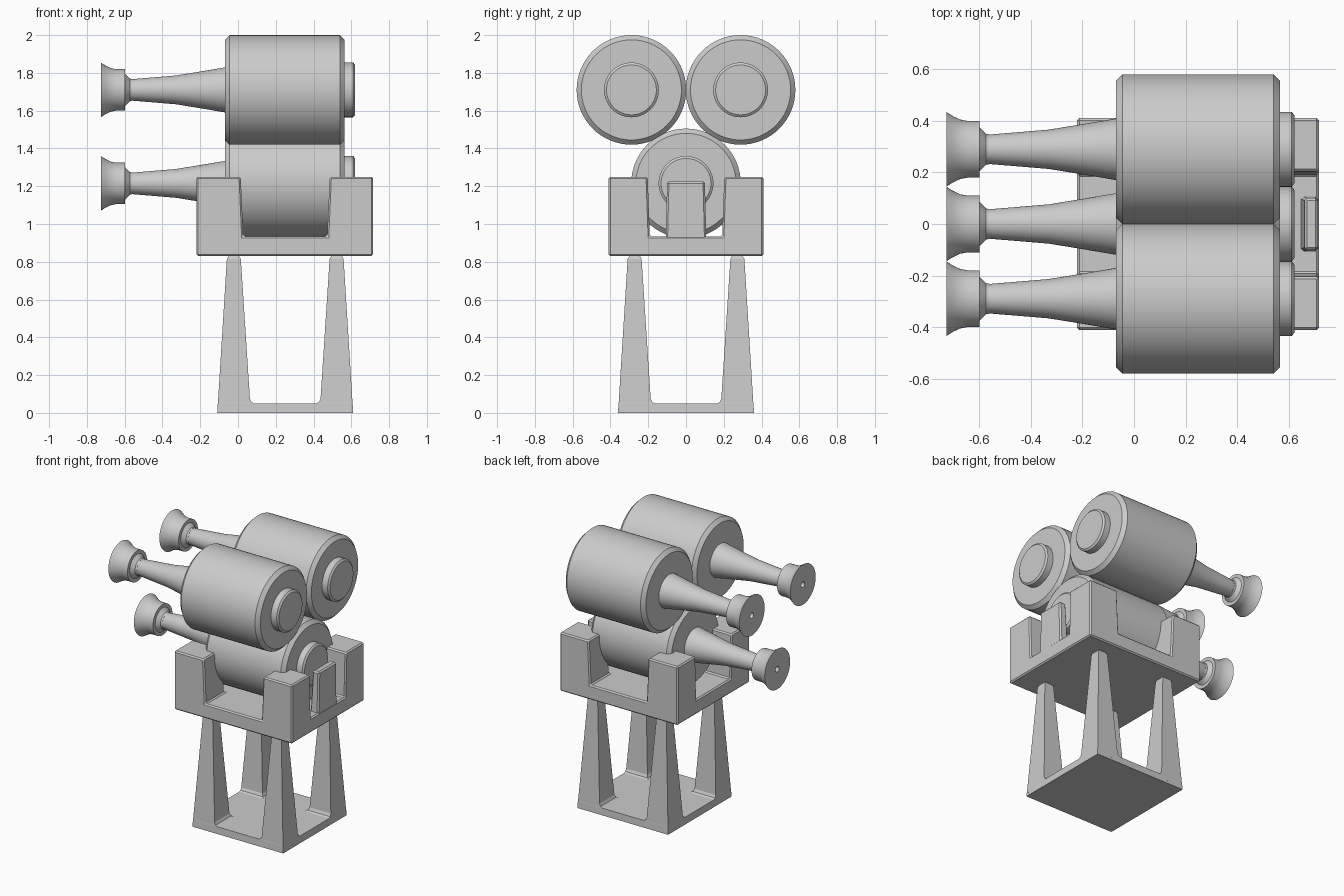
import bpy, bmesh
from math import cos, sin, pi

if "Cube" in bpy.data.objects:
    bpy.data.objects.remove(bpy.data.objects["Cube"])


def make_object(name, bm):
    bmesh.ops.recalc_face_normals(bm, faces=bm.faces)
    mesh = bpy.data.meshes.new(name)
    bm.to_mesh(mesh)
    bm.free()
    ob = bpy.data.objects.new(name, mesh)
    bpy.context.collection.objects.link(ob)
    return ob


def lathe(name, profile, y, z, sides=64):
    """Closed (x, radius) profile spun around the x direction."""
    bm = bmesh.new()
    rings = []
    for x, r in profile:
        if r == 0:
            rings.append([bm.verts.new((x, y, z))] * sides)
        else:
            rings.append([bm.verts.new((x, y + r * cos(2 * pi * i / sides), z + r * sin(2 * pi * i / sides)))
                          for i in range(sides)])
    for a, b in zip(rings, rings[1:]):
        for i in range(sides):
            j = (i + 1) % sides
            bm.faces.new(list(dict.fromkeys((a[i], a[j], b[j], b[i]))))
    ob = make_object(name, bm)
    bpy.ops.object.select_all(action='DESELECT')
    ob.select_set(True)
    bpy.context.view_layer.objects.active = ob
    bpy.ops.object.shade_smooth_by_angle(angle=0.5)
    return ob


def frustum(name, low, high):
    """Block between two rectangles, each (x0, x1, y0, y1, z)."""
    bm = bmesh.new()
    lo, hi = [[bm.verts.new(p) for p in ((x0, y0, z), (x1, y0, z), (x1, y1, z), (x0, y1, z))]
              for x0, x1, y0, y1, z in (low, high)]
    bm.faces.new(lo)
    bm.faces.new(hi)
    for i in range(4):
        j = (i + 1) % 4
        bm.faces.new((lo[i], lo[j], hi[j], hi[i]))
    return make_object(name, bm)


def bevel(ob, width, segments=1):
    m = ob.modifiers.new("bevel", 'BEVEL')
    m.width, m.segments, m.limit_method = width, segments, 'ANGLE'


# three drums, each with a rear hub and a flared nozzle
drum = [(-.07, 0), (-.07, .265), (-.045, .29), (.54, .29), (.565, .265), (.565, 0)]
hub = [(.55, 0), (.55, .145), (.61, .145), (.62, .132), (.62, 0)]
nozzle = [(-.05, 0), (-.05, .124), (-.07, .119), (-.2, .097), (-.33, .076), (-.45, .066), (-.572, .056)]
bell = [(-.56, 0), (-.56, .058), (-.572, .06), (-.597, .085), (-.597, .11), (-.645, .11), (-.672, .115),
        (-.7, .128), (-.725, .144), (-.725, .02), (-.66, .02), (-.66, 0)]
for side, y, z in (("left", -.289, 1.71), ("right", .289, 1.71), ("lower", 0, 1.215)):
    lathe(side + "_drum", drum, y, z)
    lathe(side + "_hub", hub, y, z)
    lathe(side + "_nozzle", nozzle + [(-.572, 0)], y, z)
    lathe(side + "_bell", bell, y, z)

# cradle with corner posts, notched through both directions
cradle = frustum("cradle", (-.22, .715, -.41, .41, .83), (-.22, .715, -.41, .41, 1.25))
notches = [
    frustum("side_notch_cutter", (.028, .472, -.6, .6, .935), (.008, .492, -.6, .6, 1.4)),
    frustum("end_notch_cutter", (-.5, 1, -.192, .192, .935), (-.5, 1, -.208, .208, 1.4)),
]
for cutter in notches:
    cutter.hide_render = True
    cutter.hide_viewport = True
    m = cradle.modifiers.new("notch", 'BOOLEAN')
    m.operation, m.solver, m.object = 'DIFFERENCE', 'EXACT', cutter
bevel(cradle, .009)

# upright tab at the rear end of the cradle
tab = frustum("rear_tab", (.645, .712, -.108, .108, .9), (.66, .712, -.1, .1, 1.225))
bevel(tab, .01)

# base plate and four tapered legs with flared feet
CX = .25
frustum("base_plate", (-.11, .61, -.36, .36, 0), (-.107, .607, -.357, .357, .05))
for sx, xn in ((-1, "front"), (1, "rear")):
    for sy, yn in ((-1, "left"), (1, "right")):
        bm = bmesh.new()
        rings = []
        for z, outer, inner in ((.02, .359, .16), (.05, .357, .165), (.057, .356, .178), (.075, .355, .187),
                                (.815, .309, .235), (.83, .3, .244), (.84, .3, .244)):
            rings.append([bm.verts.new((CX + sx * a, sy * b, z)) for a, b in
                          ((outer, outer), (inner, outer), (inner, inner), (outer, inner))])
        bm.faces.new(rings[0])
        bm.faces.new(rings[-1])
        for a, b in zip(rings, rings[1:]):
            for i in range(4):
                j = (i + 1) % 4
                bm.faces.new((a[i], a[j], b[j], b[i]))
        make_object(f"{xn}_{yn}_leg", bm)
